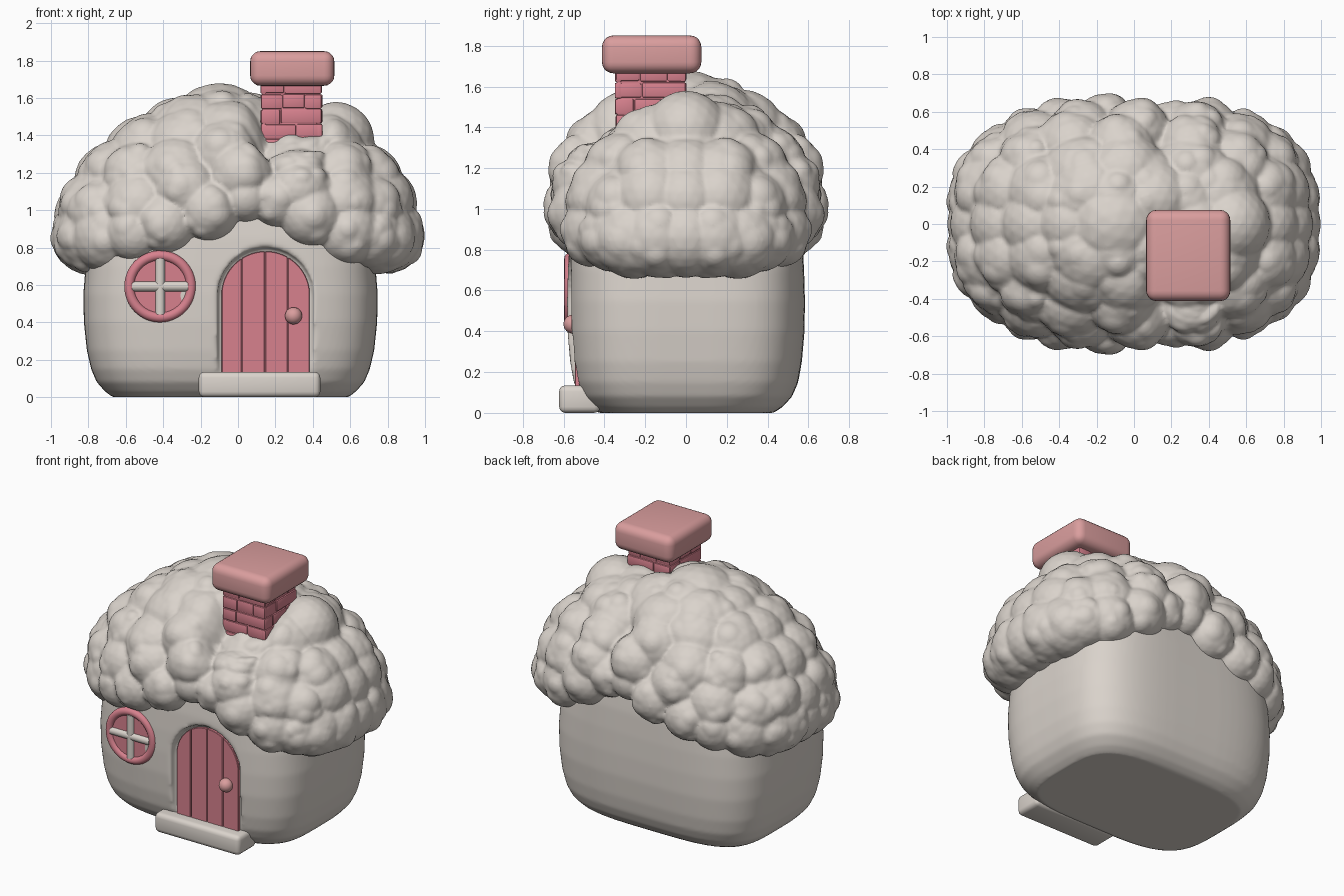
import bpy, bmesh, math, random
from mathutils import Vector, Matrix

if "Cube" in bpy.data.objects:
    bpy.data.objects.remove(bpy.data.objects["Cube"])

random.seed(11)


def material(name, rgb):
    m = bpy.data.materials.new(name)
    m.diffuse_color = (*rgb, 1)
    m.use_nodes = True
    m.node_tree.nodes["Principled BSDF"].inputs["Base Color"].default_value = m.diffuse_color
    return m


CREAM = material("warm_grey", (0.70, 0.65, 0.60))
ROSE = material("rose", (0.68, 0.22, 0.27))
BLUSH = material("blush", (0.70, 0.34, 0.34))


def finish(name, bm, mat, bevel=0, segs=3, angle=40):
    bmesh.ops.recalc_face_normals(bm, faces=bm.faces)
    me = bpy.data.meshes.new(name)
    bm.to_mesh(me)
    bm.free()
    ob = bpy.data.objects.new(name, me)
    bpy.context.collection.objects.link(ob)
    if mat:
        me.materials.append(mat)
    bpy.ops.object.select_all(action='DESELECT')
    bpy.context.view_layer.objects.active = ob
    ob.select_set(True)
    if bevel:
        b = ob.modifiers.new("bevel", 'BEVEL')
        b.width, b.segments = bevel, segs
        bpy.ops.object.modifier_apply(modifier="bevel")
    bpy.ops.object.shade_smooth_by_angle(angle=math.radians(angle))
    return ob


def fuse(ob, voxel, smooth=0):
    bpy.context.view_layer.objects.active = ob
    rm = ob.modifiers.new("fuse", 'REMESH')
    rm.mode, rm.voxel_size, rm.use_smooth_shade = 'VOXEL', voxel, True
    bpy.ops.object.modifier_apply(modifier="fuse")
    if smooth:
        sm = ob.modifiers.new("soften", 'SMOOTH')
        sm.iterations = smooth
        bpy.ops.object.modifier_apply(modifier="soften")
    for p in ob.data.polygons:
        p.use_smooth = True


def add_box(bm, lo, hi):
    lo, hi = Vector(lo), Vector(hi)
    bmesh.ops.create_cube(bm, size=1, matrix=Matrix.Translation((lo + hi) / 2)
                          @ Matrix.Diagonal((*(hi - lo), 1)))


def add_ball(bm, c, r, sub=3):
    bmesh.ops.create_icosphere(bm, subdivisions=sub, radius=r, matrix=Matrix.Translation(c))


def add_prism(bm, outline, y0, y1):
    f = bm.faces.new([bm.verts.new((x, y0, z)) for x, z in outline])
    ext = bmesh.ops.extrude_face_region(bm, geom=[f])
    bmesh.ops.translate(bm, vec=(0, y1 - y0, 0),
                        verts=[v for v in ext["geom"] if isinstance(v, bmesh.types.BMVert)])


def spow(v, p):
    return math.copysign(abs(v) ** p, v)


# Walls: loft of rounded-rectangle sections, plump and narrowing at the foot
bm = bmesh.new()
sections = [(0, .63, .43), (.03, .67, .475), (.08, .715, .52), (.15, .745, .55), (.25, .768, .568),
            (.4, .784, .581), (.55, .787, .583), (.7, .775, .579), (.85, .75, .57),
            (1.0, .71, .55), (1.15, .58, .46), (1.28, .36, .3)]
N = 96
rings = []
for z, hx, hy in sections:
    ring = []
    for i in range(N):
        t = 2 * math.pi * i / N
        ring.append(bm.verts.new((-.04 + hx * spow(math.cos(t), .53), hy * spow(math.sin(t), .53), z)))
    rings.append(ring)
for a, b in zip(rings, rings[1:]):
    for i in range(N):
        j = (i + 1) % N
        bm.faces.new((a[i], a[j], b[j], b[i]))
bm.faces.new(rings[0])
bm.faces.new(rings[-1])
walls = finish("walls", bm, CREAM)

# Arched door recess cut into the front wall
DX, DR, SPRING = .148, .237, .543


def arch(x0, x1, r, zlow, n=16):
    pts = [(x0, zlow), (x1, zlow)]
    for i in range(n + 1):
        x = x1 + (x0 - x1) * i / n
        pts.append((x, SPRING + math.sqrt(max(r * r - (x - DX) ** 2, 1e-6))))
    return pts


bm = bmesh.new()
R = DR + .02
hole = [(DX - R, .05), (DX + R, .05)] + [(DX + R * math.cos(math.pi * i / 32),
                                         SPRING + R * math.sin(math.pi * i / 32)) for i in range(33)]
add_prism(bm, hole, -.8, -.525)
cutter = finish("door_cutter", bm, None)
cutter.hide_render = True
bpy.context.view_layer.objects.active = walls
mod = walls.modifiers.new("recess", 'BOOLEAN')
mod.operation, mod.object, mod.solver = 'DIFFERENCE', cutter, 'EXACT'
bpy.ops.object.modifier_apply(modifier="recess")
bpy.data.objects.remove(cutter)
fuse(walls, .014, 4)

# Door planks and backing
bm = bmesh.new()
cuts = [DX - DR, .02, .145, .266, DX + DR]
for a, b in zip(cuts, cuts[1:]):
    add_prism(bm, arch(a + .002, b - .002, DR, .1), -.545, -.51)
finish("door_planks", bm, ROSE, .003, 1, 30)
bm = bmesh.new()
add_prism(bm, arch(DX - DR + .004, DX + DR - .004, DR - .004, .1, 40), -.536, -.49)
finish("door_backing", bm, ROSE)
bm = bmesh.new()
add_ball(bm, (.297, -.555, .435), .046)
finish("door_knob", bm, BLUSH)

# Doorstep
bm = bmesh.new()
add_box(bm, (-.21, -.622, 0), (.44, -.42, .135))
finish("doorstep", bm, CREAM, .03)

# Round window: pane, cross bars and ring
WX, WZ = -.416, .592
bm = bmesh.new()
bmesh.ops.create_cone(bm, cap_ends=True, segments=48, radius1=.165, radius2=.165, depth=.08,
                      matrix=Matrix.Translation((WX, -.54, WZ)) @ Matrix.Rotation(math.pi / 2, 4, 'X'))
finish("window_pane", bm, ROSE)
bm = bmesh.new()
for rot in (Matrix.Identity(4), Matrix.Rotation(math.pi / 2, 4, 'Y')):
    bmesh.ops.create_cone(bm, cap_ends=True, segments=20, radius1=.027, radius2=.027, depth=.3,
                          matrix=Matrix.Translation((WX, -.572, WZ)) @ rot)
finish("window_bars", bm, CREAM)
bpy.ops.mesh.primitive_torus_add(major_radius=.165, minor_radius=.027, major_segments=64, minor_segments=16,
                                 location=(WX, -.57, WZ), rotation=(math.pi / 2, 0, 0))
ring = bpy.context.object
ring.name = "window_ring"
ring.data.materials.append(ROSE)
bpy.ops.object.shade_smooth_by_angle(angle=math.radians(60))

# Chimney stack: core with staggered raised bricks on all sides
X0, X1, Y0, Y1 = .122, .448, -.345, 0
bm = bmesh.new()
e = .007
add_box(bm, (X0 + e, Y0 + e, 1.15), (X1 - e, Y1 - e, 1.72))
finish("chimney_core", bm, ROSE)
bm = bmesh.new()
H = .08
for k in range(6):
    z = 1.22 + k * H
    for side in range(4):
        lo, hi = (X0, X1) if side < 2 else (Y0, Y1)
        mids = [(.36 if (k + side) % 2 else .62) + random.uniform(-.06, .06)]
        if random.random() < .5:
            mids = [.3 + random.uniform(-.06, .06), .7 + random.uniform(-.06, .06)]
        ts = [0] + mids + [1]
        for a, b in zip(ts, ts[1:]):
            p, q = lo + a * (hi - lo) + .002, lo + b * (hi - lo) - .002
            out = random.uniform(-.003, .004)
            z0, z1 = z + random.uniform(.001, .008), z + H - random.uniform(-.002, .004)
            d0, d1 = [(Y0 - out, Y0 + .03), (Y1 - .03, Y1 + out), (X0 - out, X0 + .03), (X1 - .03, X1 + out)][side]
            if side < 2:
                add_box(bm, (p, d0, z0), (q, d1, z1))
            else:
                add_box(bm, (d0, p, z0), (d1, q, z1))
finish("chimney_bricks", bm, ROSE, .007, 2)
bm = bmesh.new()
add_box(bm, (.065, -.412, 1.665), (.515, .075, 1.85))
finish("chimney_cap", bm, BLUSH, .055, 5)

# Cloud roof: rows of puffs over a dome, mirrored front to back, fused by remeshing
bm = bmesh.new()
core = bmesh.ops.create_icosphere(bm, subdivisions=4, radius=1)["verts"]
for v in core:
    x, y, z = v.co
    v.co = (x * .84, y * .58, 1.05 + z * (.44 if z > 0 else .05) - .22 * x * x)


def puff(th, phi, r, bumps):
    c = math.cos(phi) ** 1.18
    ex = spow(math.cos(th), .8)
    x, y = ex * c, .7 * spow(math.sin(th), .8) * c
    d = ex - .15
    base = 1.09 - (.38 * min(d, .6) if d > 0 else -.27 * max(d, -.85))  # eave arch peaks over the door
    z = base + (1.68 - base) * math.sin(phi)
    z -= .09 * math.exp(-((x - .25) / .12) ** 2) * math.sin(2 * phi)
    y *= 1 - .06 * math.exp(-((x - .22) / .09) ** 2)
    n = Vector((x, y / .49, max(z - base, 0) / .6 if phi > .1 else 0)).normalized()
    p = Vector((x, y, z)) - n * r
    parts = [(p, r)]
    for _ in range(bumps):  # little bumps riding on the puff
        v = (n + Vector([random.uniform(-.9, .9) for _ in range(3)])).normalized()
        s = r * random.uniform(.35, .65)
        parts.append((p + v * (r * 1.06 - s), s))
    for q, s in parts:
        add_ball(bm, q, s)
        if abs(q.y) > .01:
            add_ball(bm, (q.x, -q.y, q.z), s)


# rows: elevation, puffs along the front half, radius at ends, radius at middle
for deg, count, r_end, r_mid in ((0, 13, .2, .15), (15, 10, .2, .17), (31, 8, .21, .19),
                                 (48, 6, .22, .21), (66, 5, .2, .22)):
    for i in range(count + 1):
        end = i in (0, count)
        th = -math.pi * i / count + (0 if end else random.uniform(-.06, .06))
        w = abs(math.cos(th)) ** 2
        r = (r_mid + (r_end - r_mid) * w) * (1 if end else random.uniform(.95, 1.15))
        phi = math.radians(deg + (0 if deg == 0 else random.uniform(-4, 4)))
        puff(th, phi, r, 0 if end else random.choice((3, 6, 8)))
# crown puffs and fillers for the eave over the door
for c, r in (((-.1, 0, 1.38), .3), ((-.22, .16, 1.38), .24), ((-.22, -.16, 1.38), .24),
             ((.05, .2, 1.36), .22), ((.52, .0, 1.37), .21), ((.27, .21, 1.3), .16),
             ((.04, -.53, 1.07), .135), ((.04, .53, 1.07), .135),
             ((.16, -.5, 1.08), .13), ((.16, .5, 1.08), .13)):
    add_ball(bm, c, r)
roof = finish("cloud_roof", bm, CREAM)
fuse(roof, .013)

# Press a hollow into the roof in front of the chimney
for v in roof.data.vertices:
    x, y, z = v.co
    if z > 1.12:
        v.co.z -= .1 * min((z - 1.12) / .25, 1) * math.exp(-((x - .28) / .18) ** 4 - ((y + .34) / .22) ** 2)
